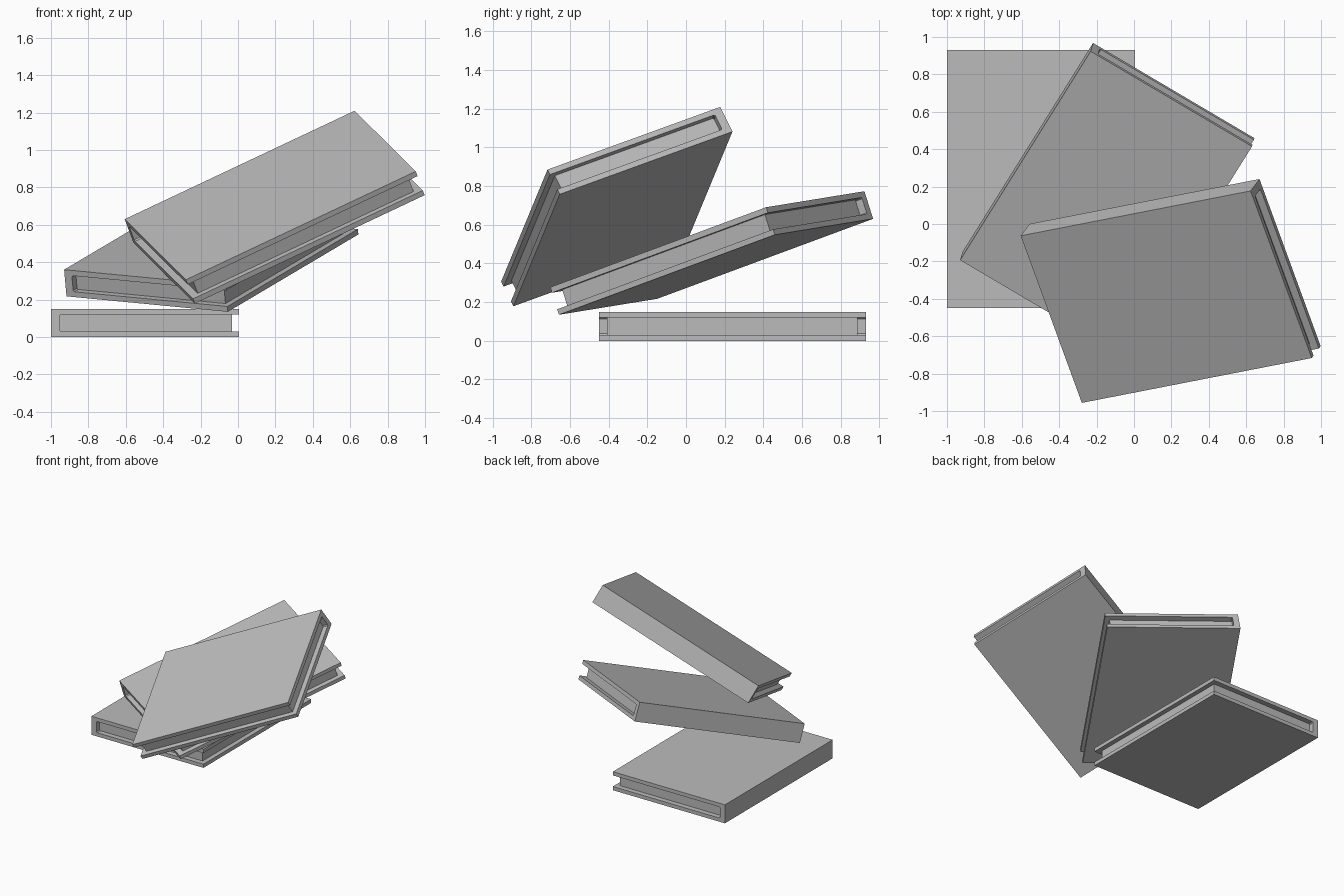
import bpy
from mathutils import Matrix, Vector

cube = bpy.data.objects.get("Cube")
if cube:
    bpy.data.objects.remove(cube, do_unlink=True)

WIDTH, LENGTH, THICK = 1.005, 1.38, 0.15
BOARD, SPINE, LIP, SOFT = 0.03, 0.045, 0.037, 0.007

grey = bpy.data.materials.new("plain_grey")
grey.use_nodes = True
colour = (0.5, 0.5, 0.5, 1)
grey.diffuse_color = colour
grey.node_tree.nodes["Principled BSDF"].inputs["Base Color"].default_value = colour


def extrude(name, profile, length, frame):
    """Extrude a counter-clockwise x-z profile along y, centred on the frame."""
    n = len(profile)
    verts = [(x - WIDTH / 2, y, z - THICK / 2)
             for y in (-length / 2, length / 2) for x, z in profile]
    faces = [tuple(range(n)), tuple(reversed(range(n, 2 * n)))]
    faces += [(i, i + n, (i + 1) % n + n, (i + 1) % n) for i in range(n)]
    mesh = bpy.data.meshes.new(name)
    mesh.from_pydata(verts, [], faces)
    mesh.materials.append(grey)
    obj = bpy.data.objects.new(name, mesh)
    bpy.context.collection.objects.link(obj)
    obj.matrix_world = frame


def book(name, centre, across, along):
    """Book whose spine-to-opening direction is across and long side is along."""
    y = Vector(along).normalized()
    z = Vector(across).cross(y).normalized()
    x = y.cross(z)
    frame = Matrix.Translation(centre) @ Matrix((x, y, z)).transposed().to_4x4()
    # Hard cover: U-shaped section with softened inner corners at the spine
    lower = [(0, 0), (WIDTH, 0), (WIDTH, BOARD),
             (SPINE + SOFT, BOARD), (SPINE, BOARD + SOFT)]
    upper = [(x, THICK - z) for x, z in reversed(lower)]
    extrude(name + "_cover", lower + upper, LENGTH, frame)
    # Page block, set back from the three open sides
    right = WIDTH - LIP
    pages = [(SPINE, BOARD + SOFT), (SPINE + SOFT, BOARD), (right, BOARD),
             (right, THICK - BOARD), (SPINE + SOFT, THICK - BOARD),
             (SPINE, THICK - BOARD - SOFT)]
    extrude(name + "_pages", pages, LENGTH - 2 * 0.042, frame)


book("bottom_book", (-0.4975, 0.24, THICK / 2), (1, 0, 0), (0, 1, 0))
book("middle_book", (-0.143, 0.133, 0.454), (0.86, -0.515, -0.085), (0.70, 1.12, 0.415))
book("top_book", (0.196, -0.358, 0.694), (0.32, -0.90, -0.33), (1.23, 0.24, 0.58))
